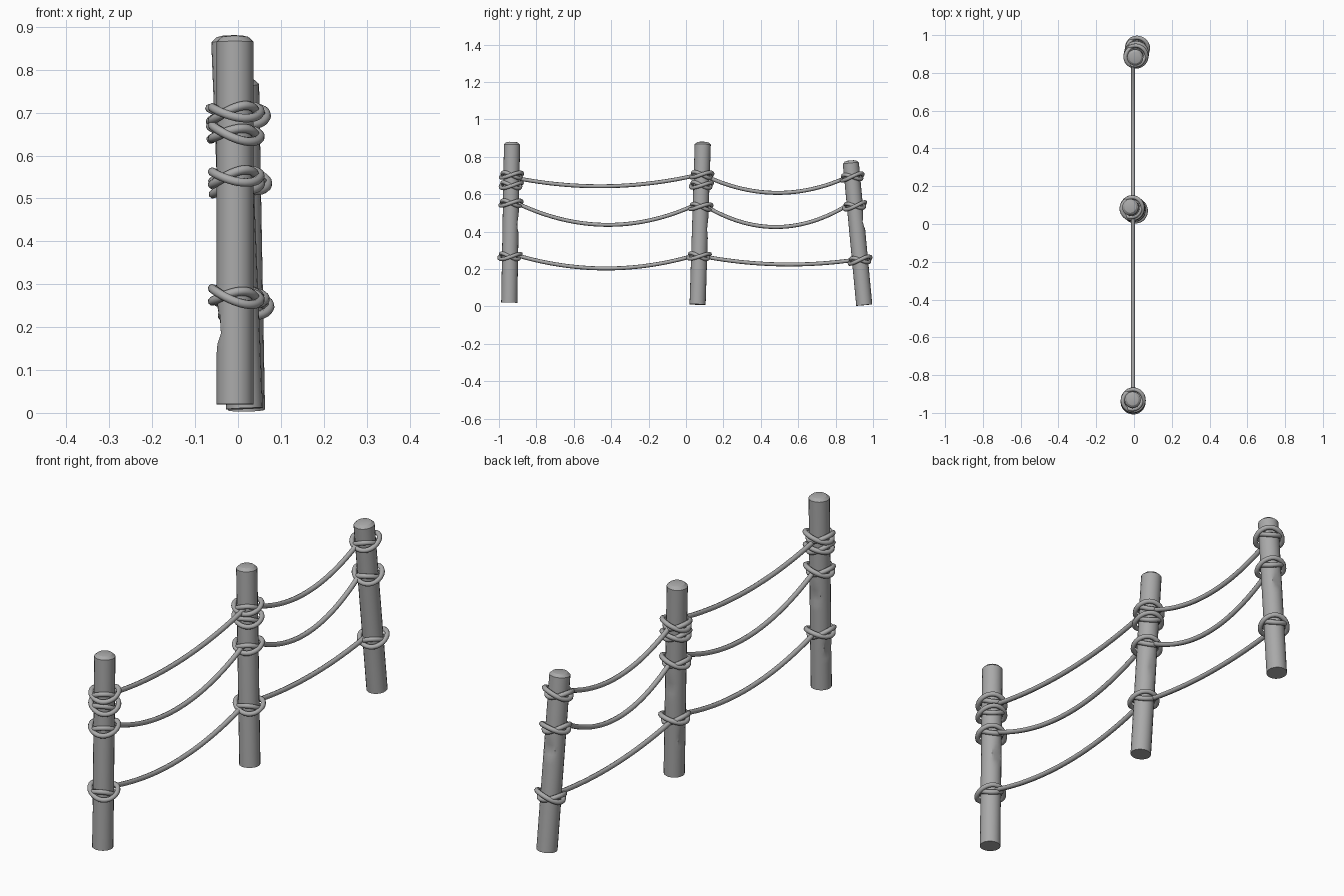
import bpy, bmesh, math
from mathutils import Vector

cube = bpy.data.objects.get("Cube")
if cube:
    bpy.data.objects.remove(cube, do_unlink=True)

grey = bpy.data.materials.new("plain grey")
grey.use_nodes = True
GREY = (0.4, 0.4, 0.4, 1)
grey.diffuse_color = GREY
grey.node_tree.nodes["Principled BSDF"].inputs["Base Color"].default_value = GREY

POST_R, ROPE_R, LOOP_R = 0.043, 0.0105, 0.053
SIDES = 20


def make_post(name, bottom, top, dents):
    """Leaning log with a chamfered top; dents are (angle, height, depth)."""
    bottom, top = Vector(bottom), Vector(top)
    axis = top - bottom
    length = axis.length
    bm = bmesh.new()
    steps = 36
    profile = [(POST_R, (length - 0.014) * i / steps) for i in range(steps + 1)]
    profile += [(POST_R * 0.72, length - 0.003), (POST_R * 0.4, length)]
    rings = []
    for radius, h in profile:
        ring = []
        for s in range(SIDES):
            a = math.tau * s / SIDES
            p = Vector((radius * math.cos(a), radius * math.sin(a), h))
            for angle, height, depth in dents:
                # Axe cut: sharp lower lip, long upper slope
                away = h - height
                fade = max(0, 1 - (away / 0.07 if away > 0 else -away / 0.035))
                d = Vector((math.cos(angle), math.sin(angle), 0))
                over = p.dot(d) - (POST_R - depth * fade)
                if over > 0:
                    p -= d * over
            ring.append(bm.verts.new(p))
        rings.append(ring)
    for low, high in zip(rings, rings[1:]):
        for s in range(SIDES):
            t = (s + 1) % SIDES
            bm.faces.new((low[s], low[t], high[t], high[s]))
    bm.faces.new(rings[0][::-1])
    bm.faces.new(rings[-1])
    mesh = bpy.data.meshes.new(name)
    bm.to_mesh(mesh)
    bm.free()
    obj = bpy.data.objects.new(name, mesh)
    bpy.context.collection.objects.link(obj)
    mesh.materials.append(grey)
    obj.location = bottom
    obj.rotation_mode = 'QUATERNION'
    obj.rotation_quaternion = Vector((0, 0, 1)).rotation_difference(axis)
    bpy.ops.object.select_all(action='DESELECT')
    obj.select_set(True)
    bpy.context.view_layer.objects.active = obj
    bpy.ops.object.shade_smooth_by_angle(angle=math.radians(30))


def make_rope(name, points, closed=False):
    """Round rope swept along a list of points."""
    curve = bpy.data.curves.new(name, 'CURVE')
    curve.dimensions = '3D'
    curve.bevel_depth = ROPE_R
    curve.bevel_resolution = 2
    curve.use_fill_caps = True
    spline = curve.splines.new('POLY')
    spline.points.add(len(points) - 1)
    for point, co in zip(spline.points, points):
        point.co = (*co, 1)
    spline.use_cyclic_u = closed
    spline.use_smooth = True
    curve.materials.append(grey)
    bpy.context.collection.objects.link(bpy.data.objects.new(name, curve))


def make_wrap(name, bottom, top, z, tilt):
    """Double turn of rope that crosses itself around a post."""
    bottom, top = Vector(bottom), Vector(top)
    centre = bottom.lerp(top, (z - bottom.z) / (top.z - bottom.z))
    turn = Vector((0, 0, 1)).rotation_difference(top - bottom)
    points = []
    count = 72
    for i in range(count):
        a = 2 * math.tau * i / count
        r = LOOP_R + 0.006 * math.sin(a / 2)
        x, y = -r * math.cos(a), -r * math.sin(a)
        h = 0.015 * math.cos(1.5 * a) + tilt * x
        points.append(centre + turn @ Vector((x, y, h)))
    make_rope(name, points, closed=True)


def make_span(name, y0, z0, y1, z1, sag):
    """Rope hanging between two posts."""
    count = 32
    points = []
    for i in range(count + 1):
        t = i / count
        points.append((-0.005, y0 + (y1 - y0) * t,
                       z0 + (z1 - z0) * t - 4 * sag * t * (1 - t)))
    make_rope(name, points)


# Posts and the heights of their rope wraps
LEFT, BACK, RIGHT = math.pi, math.pi / 2, 0
posts = {
    "front": ((-0.007, -0.945, 0.02), (-0.007, -0.93, 0.88),
              [(LEFT, 0.17, 0.012), (BACK, 0.41, 0.009)], (0.70, 0.65, 0.55, 0.27)),
    "middle": ((0.015, 0.062, 0.01), (-0.02, 0.09, 0.88),
               [(LEFT, 0.17, 0.009), (BACK, 0.4, 0.006)], (0.70, 0.65, 0.53, 0.27)),
    "back": ((0.02, 0.953, 0.007), (0.006, 0.88, 0.78),
             [(BACK, 0.44, 0.01)], (0.69, 0.54, 0.245)),
}
for label, (bottom, top, dents, wraps) in posts.items():
    make_post(label + "_post", bottom, top, dents)
    for n, z in enumerate(wraps):
        make_wrap(f"{label}_rope_wrap_{n + 1}", bottom, top, z, -0.1 if n % 2 else 0.05)

# Hanging ropes
spans = {
    "upper_rope_front": (-0.90, 0.685, 0.05, 0.70, 0.05),
    "middle_rope_front": (-0.90, 0.55, 0.04, 0.538, 0.108),
    "lower_rope_front": (-0.90, 0.272, 0.03, 0.268, 0.067),
    "upper_rope_back": (0.12, 0.69, 0.86, 0.69, 0.083),
    "middle_rope_back": (0.115, 0.53, 0.87, 0.545, 0.113),
    "lower_rope_back": (0.105, 0.265, 0.91, 0.25, 0.033),
}
for name, span in spans.items():
    make_span(name, *span)
